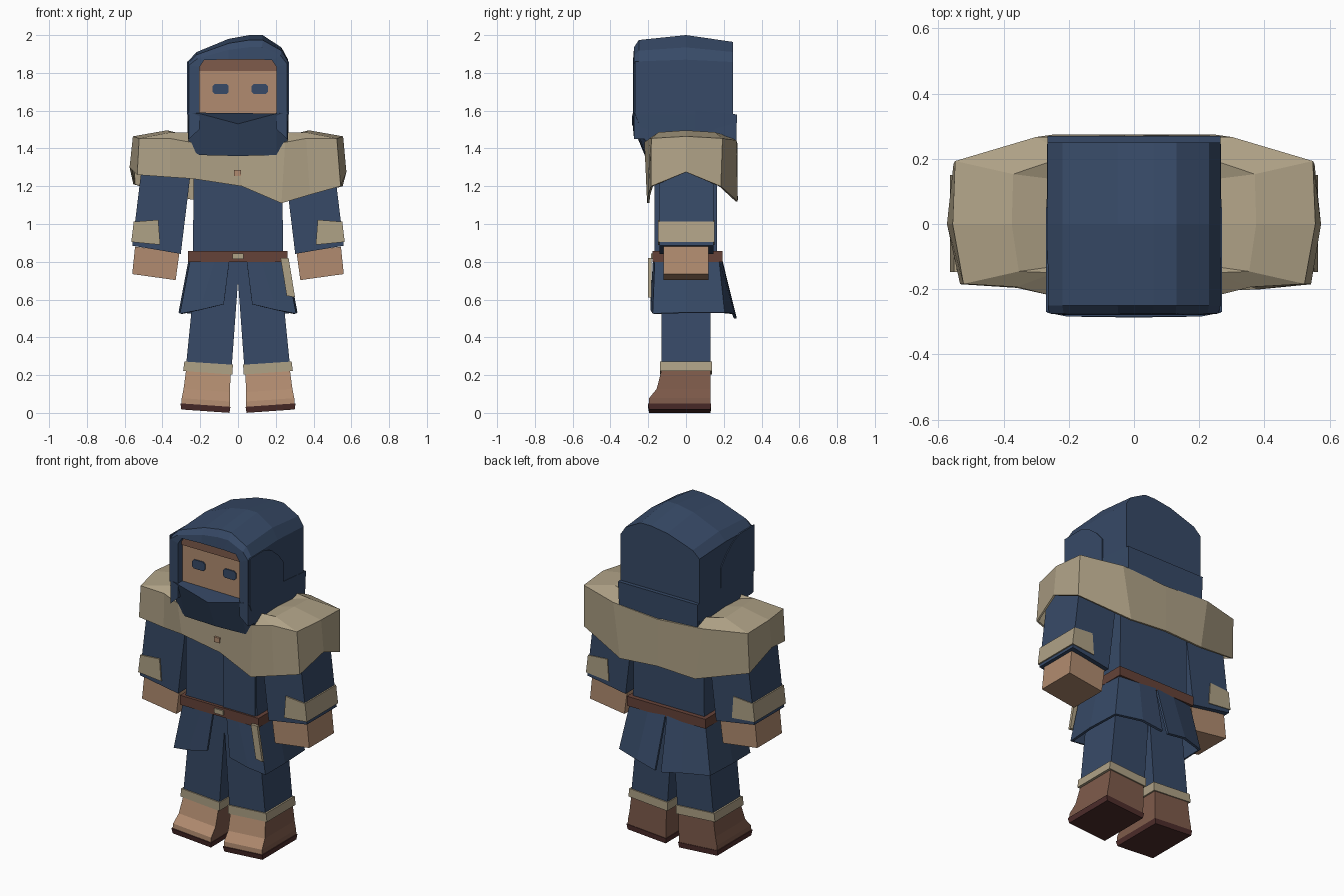
import bpy, bmesh


def mat(name, r, g, b):
    m = bpy.data.materials.new(name)
    m.diffuse_color = (r, g, b, 1)
    return m


NAVY = mat("navy_cloth", 0.038, 0.068, 0.135)
SKIN = mat("skin_tan", 0.44, 0.26, 0.16)
BEIGE = mat("beige_fur", 0.43, 0.36, 0.24)
BELT = mat("belt_brown", 0.13, 0.055, 0.04)
BOOT = mat("boot_brown", 0.21, 0.105, 0.07)
SOLE = mat("sole_dark", 0.075, 0.026, 0.024)


def finish(name, bm, mats, thick=0):
    bmesh.ops.recalc_face_normals(bm, faces=bm.faces)
    me = bpy.data.meshes.new(name)
    bm.to_mesh(me)
    bm.free()
    for m in mats:
        me.materials.append(m)
    ob = bpy.data.objects.new(name, me)
    bpy.context.collection.objects.link(ob)
    if thick:
        mod = ob.modifiers.new("thickness", 'SOLIDIFY')
        mod.thickness = thick
        mod.offset = 0
    return ob


def loft(name, rings, m, closed=True, caps=(True, True), thick=0):
    """Skin a stack of equal-length point rings."""
    bm = bmesh.new()
    vs = [[bm.verts.new(p) for p in r] for r in rings]
    n = len(rings[0])
    for a, b in zip(vs, vs[1:]):
        for i in range(n if closed else n - 1):
            j = (i + 1) % n
            bm.faces.new((a[i], a[j], b[j], b[i]))
    if caps[0]:
        bm.faces.new(vs[0])
    if caps[1]:
        bm.faces.new(vs[-1])
    return finish(name, bm, [m], thick)


def prism(name, poly, a, b, m, axis='y'):
    """Extrude an outline (xz for axis y, yz for axis x) from a to b."""
    if axis == 'y':
        rings = [[(p, d, q) for p, q in poly] for d in (a, b)]
    else:
        rings = [[(d, p, q) for p, q in poly] for d in (a, b)]
    return loft(name, rings, m)


def box(name, x0, x1, y0, y1, z0, z1, m):
    return prism(name, [(x0, z0), (x1, z0), (x1, z1), (x0, z1)], y0, y1, m)


def flip(pts, s):
    return [(s * p[0],) + tuple(p[1:]) for p in pts]


# Head with hairline and eyes
box("head", -0.207, 0.207, -0.24, 0.1, 1.45, 1.875, SKIN)
box("hairline", -0.205, 0.205, -0.247, -0.239, 1.81, 1.873, BOOT)
for side, cx in (("left", -0.092), ("right", 0.115)):
    w, h, c = 0.043, 0.027, 0.012
    prism(side + "_eye", [(cx - w, 1.715 - h + c), (cx - w + c, 1.715 - h), (cx + w - c, 1.715 - h),
                          (cx + w, 1.715 - h + c), (cx + w, 1.715 + h - c), (cx + w - c, 1.715 + h),
                          (cx - w + c, 1.715 + h), (cx - w, 1.715 + h - c)], -0.247, -0.239, NAVY)

# Hood: arched shell running back to front, then turning into the face opening
arch = [(-0.265, 1.45), (-0.265, 1.86), (-0.22, 1.91), (-0.05, 1.98), (0.06, 2.0),
        (0.13, 2.0), (0.23, 1.935), (0.265, 1.87), (0.265, 1.45)]
opening = [(-0.205, 1.5), (-0.205, 1.83), (-0.18, 1.867), (-0.05, 1.872), (0.04, 1.872),
           (0.1, 1.872), (0.18, 1.867), (0.205, 1.83), (0.205, 1.5)]


def arch_at(y, k, sx=1.0):
    return [(x * sx, y, z if z < 1.8 else 1.8 + (z - 1.8) * k) for x, z in arch]


loft("hood", [arch_at(0.25, 0.82), arch_at(0, 1), arch_at(-0.25, 0.87), arch_at(-0.275, 0.68, 0.98),
              [(x, -0.28, z) for x, z in opening], [(x, -0.235, z) for x, z in opening]],
     NAVY, closed=False, caps=(True, False))
# Raised side panels of the hood
panel = [(-0.27, 1.58), (0.05, 1.58), (0.05, 1.72), (0, 1.78), (-0.06, 1.83), (-0.13, 1.86), (-0.27, 1.86)]
for s, side in ((1, "right"), (-1, "left")):
    prism(side + "_hood_panel", panel, s * 0.262, s * 0.27, NAVY, 'x')

# Face wrap and collar under the hood
half_top = [(0.205, -0.284, 1.585), (0.267, -0.272, 1.59), (0.268, 0.05, 1.6), (0.266, 0.27, 1.58)]
half_low = [(0.205, -0.215, 1.365), (0.262, -0.2, 1.4), (0.265, 0.05, 1.42), (0.262, 0.265, 1.41)]
loft("face_wrap", [[(0, -0.287, 1.53)] + half_top + flip(half_top, -1)[::-1],
                   [(0, -0.217, 1.36)] + half_low + flip(half_low, -1)[::-1]], NAVY)

# Shawl: hem, shoulder edge, ridge and neck rings
edge_half = [(0.25, -0.215, 1.43), (0.36, -0.188, 1.45), (0.52, -0.18, 1.45), (0.552, 0, 1.46),
             (0.545, 0.19, 1.45), (0.3, 0.262, 1.44)]
edge = [(0, -0.175, 1.36)] + edge_half + [(0, 0.268, 1.42)] + flip(edge_half, -1)[::-1]
hem = [(0.02, -0.195, 1.2), (0.23, -0.2, 1.11), (0.38, -0.195, 1.155), (0.54, -0.18, 1.2),
       (0.568, 0, 1.275), (0.55, 0.18, 1.2), (0.25, 0.268, 1.12), (0, 0.268, 1.14),
       (-0.25, 0.268, 1.13), (-0.55, 0.18, 1.21), (-0.568, 0, 1.3), (-0.53, -0.18, 1.26),
       (-0.36, -0.19, 1.248), (-0.24, -0.19, 1.24)]
ridge = [(x * 0.68, y * 0.8, z + 0.03 * min(1, abs(x) / 0.4)) for x, y, z in edge]
neck = [(x * 0.38, y * 0.7, z - 0.01) for x, y, z in edge]
loft("shawl", [hem, edge, ridge, neck], BEIGE, caps=(False, True), thick=0.012)
box("shawl_clasp", -0.02, 0.016, -0.202, -0.185, 1.255, 1.285, SKIN)

# Coat body, overlapping front, belt and buckle
prism("coat", [(-0.238, 0.83), (0.238, 0.83), (0.235, 1.36), (-0.235, 1.36)], -0.16, 0.165, NAVY)
box("coat_overlap", 0.015, 0.23, -0.167, -0.158, 0.84, 1.3, NAVY)
box("belt", -0.264, 0.262, -0.178, 0.192, 0.8, 0.857, BELT)
box("belt_buckle", -0.03, 0.03, -0.186, -0.177, 0.815, 0.843, BEIGE)
box("hips", -0.225, 0.225, -0.13, 0.13, 0.68, 0.81, NAVY)
prism("belt_strap", [(0.225, 0.82), (0.268, 0.82), (0.302, 0.612), (0.258, 0.62)], -0.2, -0.183, BEIGE)

skirt_top = [(0.045, -0.168, 0.81), (0.12, -0.168, 0.81), (0.248, -0.16, 0.81), (0.255, 0, 0.81),
             (0.248, 0.17, 0.81), (0.12, 0.182, 0.81), (0.005, 0.185, 0.81)]
skirt_low = [(0.075, -0.182, 0.575), (0.2, -0.182, 0.545), (0.302, -0.172, 0.525), (0.308, 0, 0.53),
             (0.3, 0.2, 0.53), (0.15, 0.25, 0.525), (0.02, 0.262, 0.5)]

for s, side in ((1, "right"), (-1, "left")):
    # Coat skirt half
    loft(side + "_coat_skirt", [flip(skirt_top, s), flip(skirt_low, s)], NAVY,
         closed=False, caps=(False, False), thick=0.014)

    # Sleeve, half cuff and hand, all leaning outwards
    prism(side + "_sleeve", flip([(0.24, 1.36), (0.5, 1.38), (0.56, 0.885), (0.303, 0.842)], s),
          -0.14, 0.145, NAVY)
    prism(side + "_cuff", flip([(0.422, 1.022), (0.552, 1.012), (0.565, 0.905), (0.412, 0.89)], s),
          -0.148, 0.15, BEIGE)
    prism(side + "_hand", flip([(0.31, 0.85), (0.545, 0.88), (0.56, 0.735), (0.33, 0.703)], s),
          -0.118, 0.118, SKIN)

    # Trouser leg and fur band
    prism(side + "_leg", flip([(0.0, 0.7), (0.225, 0.75), (0.277, 0.23), (0.035, 0.22)], s),
          -0.13, 0.13, NAVY)
    prism(side + "_leg_band", flip([(0.027, 0.255), (0.284, 0.272), (0.29, 0.222), (0.03, 0.203)], s),
          -0.137, 0.137, BEIGE)

    # Boot and sole as stacked, slightly tilted rings
    def ring(z, x0, x1, y0, y1):
        return [(s * x, y, z + (x - 0.04) * 0.07) for x, y in
                ((x0, y0), (x1, y0), (x1, y1), (x0, y1))]

    boot = loft(side + "_boot", [ring(0.21, 0.04, 0.275, -0.13, 0.13), ring(0.11, 0.042, 0.288, -0.155, 0.13),
                                 ring(0.06, 0.043, 0.298, -0.195, 0.13), ring(0.03, 0.043, 0.3, -0.197, 0.13)], BOOT)
    boot.data.materials.append(SKIN)
    for f in boot.data.polygons:
        if f.normal.y < -0.5:  # lighter leather on the front
            f.material_index = 1
    loft(side + "_sole", [ring(0.032, 0.04, 0.305, -0.202, 0.133), ring(0, 0.045, 0.3, -0.195, 0.13)], SOLE)
